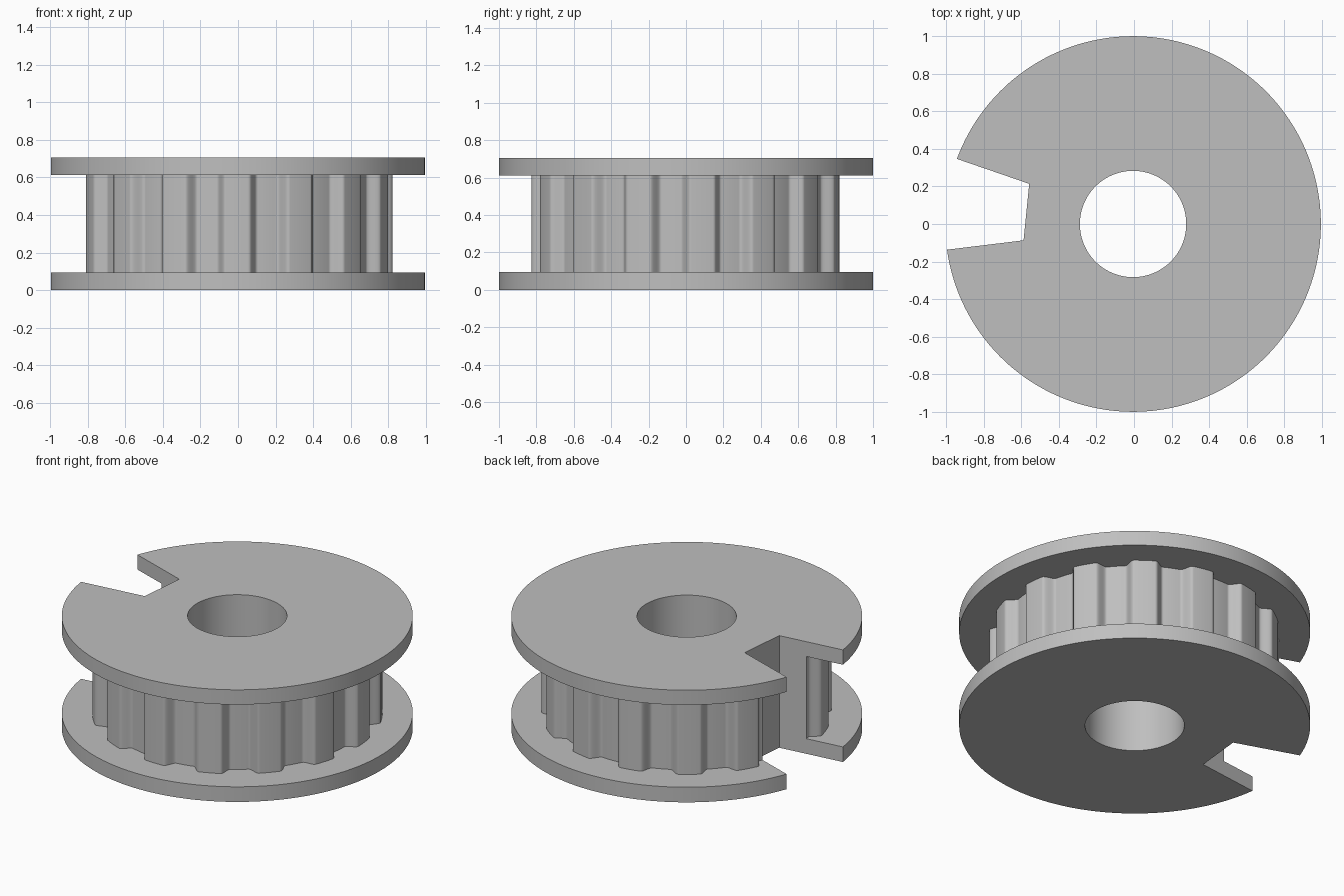
import bpy, bmesh
from math import sin, cos, radians
from mathutils import Vector

if "Cube" in bpy.data.objects:
    bpy.data.objects.remove(bpy.data.objects["Cube"], do_unlink=True)

CENTRE_X = -0.005
FLANGE_R, BORE_R = 1.0, 0.283
TIP_R, ROOT_R = 0.827, 0.765
TEETH, STEPS = 15, 720
LOW, HIGH, TOP = 0.095, 0.612, 0.705

grey = bpy.data.materials.new("plain_grey")
grey.use_nodes = True
colour = (0.52, 0.52, 0.52, 1)
grey.diffuse_color = colour
grey.node_tree.nodes["Principled BSDF"].inputs["Base Color"].default_value = colour


def make_object(name, bm):
    bmesh.ops.recalc_face_normals(bm, faces=bm.faces)
    mesh = bpy.data.meshes.new(name)
    bm.to_mesh(mesh)
    bm.free()
    mesh.materials.append(grey)
    obj = bpy.data.objects.new(name, mesh)
    bpy.context.collection.objects.link(obj)
    return obj


def tooth_radius(deg):
    """Flat tip, rounded flank and rounded root, with one tooth facing -y."""
    pitch = 360 / TEETH
    offset = abs((deg + 90 + pitch / 2) % pitch - pitch / 2)
    t = min(max((offset - 4.4) / 3.6, 0), 1)
    return TIP_R + (ROOT_R - TIP_R) * t * t * (3 - 2 * t)


# Pulley body: closed section swept round the axis, toothed between the flanges
bm = bmesh.new()
section = [(FLANGE_R, 0), (FLANGE_R, LOW), (None, LOW), (None, HIGH),
           (FLANGE_R, HIGH), (FLANGE_R, TOP), (BORE_R, TOP), (BORE_R, 0)]
rings = []
for i in range(STEPS):
    deg = i * 360 / STEPS
    a = radians(deg)
    ring = []
    for r, z in section:
        r = r or tooth_radius(deg)
        ring.append(bm.verts.new((CENTRE_X + r * cos(a), r * sin(a), z)))
    rings.append(ring)
for i, ring in enumerate(rings):
    following = rings[(i + 1) % STEPS]
    for j in range(len(section)):
        k = (j + 1) % len(section)
        bm.faces.new((ring[j], following[j], following[k], ring[k]))
pulley = make_object("toothed_pulley", bm)

# Notch cutter: flared wedge through the full height on the -x side
inner_back, rim_back = Vector((-0.558, 0.214)), Vector((-0.944, 0.347))
inner_front, rim_front = Vector((-0.588, -0.087)), Vector((-0.997, -0.137))
outline = [inner_back, inner_back.lerp(rim_back, 1.5),
           inner_front.lerp(rim_front, 1.5), inner_front]
bm = bmesh.new()
base = bm.faces.new([bm.verts.new((p.x, p.y, -0.1)) for p in outline])
grown = bmesh.ops.extrude_face_region(bm, geom=[base])["geom"]
bmesh.ops.translate(bm, vec=(0, 0, TOP + 0.2),
                    verts=[g for g in grown if isinstance(g, bmesh.types.BMVert)])
cutter = make_object("notch_cutter", bm)
cutter.hide_render = True

cut = pulley.modifiers.new("notch", 'BOOLEAN')
cut.operation = 'DIFFERENCE'
cut.solver = 'EXACT'
cut.object = cutter

bpy.ops.object.select_all(action='DESELECT')
pulley.select_set(True)
bpy.context.view_layer.objects.active = pulley
bpy.ops.object.modifier_apply(modifier=cut.name)
bpy.data.objects.remove(cutter, do_unlink=True)
bpy.ops.object.shade_smooth_by_angle(angle=radians(35))
